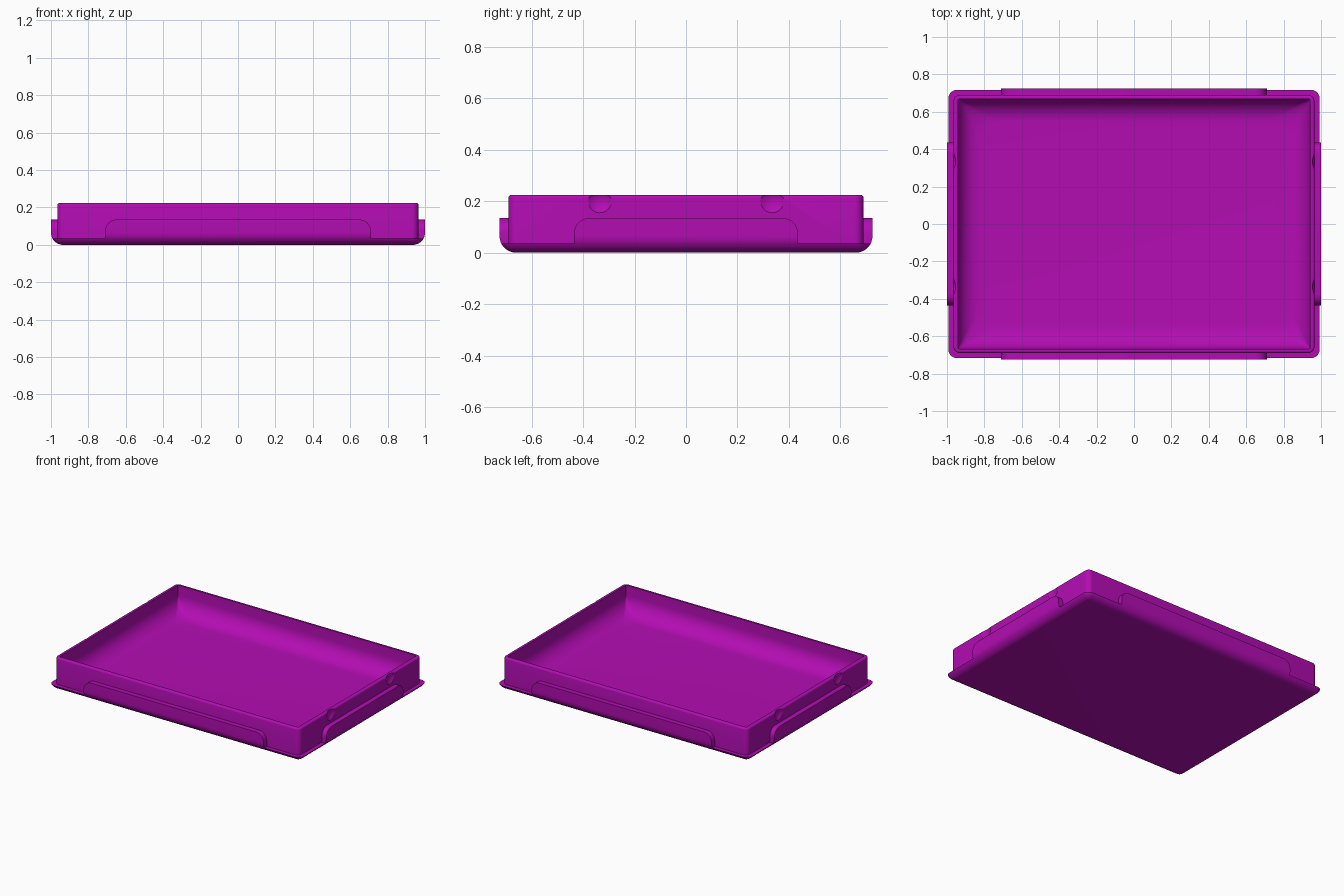
import bpy, bmesh, math

cube = bpy.data.objects.get("Cube")
if cube:
    bpy.data.objects.remove(cube, do_unlink=True)

HX, HY = 1.0, 0.725            # outer half sizes
EDGE, LEDGE = 0.065, 0.035     # bottom rounding, ledge height
WALL_X, WALL_Y, RIM = 0.965, 0.69, 0.225
FLOOR, FILLET = 0.035, 0.12

purple = bpy.data.materials.new("magenta_plastic")
purple.use_nodes = True
colour = (0.45, 0.004, 0.45, 1)
purple.diffuse_color = colour
purple.node_tree.nodes["Principled BSDF"].inputs["Base Color"].default_value = colour


def finish(name, bm):
    bmesh.ops.recalc_face_normals(bm, faces=bm.faces)
    mesh = bpy.data.meshes.new(name)
    bm.to_mesh(mesh)
    bm.free()
    mesh.materials.append(purple)
    obj = bpy.data.objects.new(name, mesh)
    bpy.context.collection.objects.link(obj)
    return obj


def rounded_ring(bm, hx, hy, r, z, steps=8):
    ring = []
    for q, (sx, sy) in enumerate([(1, 1), (-1, 1), (-1, -1), (1, -1)]):
        for i in range(steps + 1):
            a = (q + i / steps) * math.pi / 2
            ring.append(bm.verts.new((sx * (hx - r) + r * math.cos(a),
                                      sy * (hy - r) + r * math.sin(a), z)))
    return ring


def loft(name, sections):
    """Skin a stack of rounded rectangles and cap both ends."""
    bm = bmesh.new()
    rings = [rounded_ring(bm, *s) for s in sections]
    for a, b in zip(rings, rings[1:]):
        for i in range(len(a)):
            j = (i + 1) % len(a)
            bm.faces.new((a[i], a[j], b[j], b[i]))
    bm.faces.new(rings[0])
    bm.faces.new(rings[-1])
    return finish(name, bm)


def base_section(z):
    d = EDGE - math.sqrt(max(0, EDGE ** 2 - max(0, EDGE - z) ** 2))
    return (HX - d, HY - d, max(0.01, 0.055 - d), z)


def apply_boolean(obj, cutter, operation):
    mod = obj.modifiers.new("cut", "BOOLEAN")
    mod.operation, mod.solver, mod.object = operation, "EXACT", cutter
    bpy.context.view_layer.objects.active = obj
    bpy.ops.object.modifier_apply(modifier=mod.name)


def smooth(obj):
    bpy.ops.object.select_all(action="DESELECT")
    obj.select_set(True)
    bpy.context.view_layer.objects.active = obj
    bpy.ops.object.shade_smooth_by_angle(angle=math.radians(32))


# Tray: rounded base, ledge, wall, rim and filleted cavity
quarter = [i / 8 * math.pi / 2 for i in range(9)]
base_heights = [EDGE * (1 - math.cos(math.acos(1 - LEDGE / EDGE) * i / 8)) for i in range(9)]
sections = [base_section(z) for z in base_heights]
sections.append((WALL_X, WALL_Y, 0.035, LEDGE))
for a in quarter[::2]:
    d = 0.012 * (1 - math.cos(a))
    sections.append((WALL_X - d, WALL_Y - d, 0.035 - d, RIM - 0.012 + 0.012 * math.sin(a)))
sections.append((0.94, 0.667, 0.004, RIM))
for a in quarter:
    d = FILLET * (1 - math.cos(a))
    sections.append((0.94 - d, 0.667 - d, 0.004 + d, FLOOR + FILLET * (1 - math.sin(a))))
tray = loft("tray", sections)

# Round dents near the rim of both short sides
for sx in (1, -1):
    for y in (-0.335, 0.335):
        bm = bmesh.new()
        bmesh.ops.create_uvsphere(bm, u_segments=48, v_segments=32, radius=0.075)
        dent = finish("dent_cutter", bm)
        dent.location = (sx * (WALL_X + 0.06), y, 0.2)
        dent.hide_render = True
        bpy.context.view_layer.update()
        apply_boolean(tray, dent, "DIFFERENCE")
        bpy.data.objects.remove(dent, do_unlink=True)
smooth(tray)

# Outer envelope that trims the raised side panels
envelope = loft("panel_envelope", [base_section(EDGE * (1 - math.cos(a))) for a in quarter]
                + [base_section(0.3)])
envelope.hide_render = True


def side_panel(name, half, inner, outer, angle, top=0.135, r=0.06):
    """Plate with two rounded upper corners, turned to face outward."""
    outline = [(-half, LEDGE)]
    outline += [(-half + r * (1 - math.cos(a)), top - r * (1 - math.sin(a))) for a in quarter]
    outline += [(-x, z) for x, z in reversed(outline)]
    bm = bmesh.new()
    face = bm.faces.new([bm.verts.new((x, -inner, z)) for x, z in outline])
    new = bmesh.ops.extrude_face_region(bm, geom=[face])["geom"]
    moved = [v for v in new if isinstance(v, bmesh.types.BMVert)]
    bmesh.ops.translate(bm, verts=moved, vec=(0, inner - outer, 0))
    c, s = round(math.cos(angle)), round(math.sin(angle))
    for v in bm.verts:
        v.co.x, v.co.y = c * v.co.x - s * v.co.y, s * v.co.x + c * v.co.y
    panel = finish(name, bm)
    apply_boolean(panel, envelope, "INTERSECT")
    smooth(panel)


side_panel("front_panel", 0.71, WALL_Y - 0.008, HY + 0.05, 0)
side_panel("left_panel", 0.435, WALL_X - 0.008, HX + 0.05, math.pi / 2)
side_panel("back_panel", 0.71, WALL_Y - 0.008, HY + 0.05, math.pi)
side_panel("right_panel", 0.435, WALL_X - 0.008, HX + 0.05, -math.pi / 2)
bpy.data.objects.remove(envelope, do_unlink=True)
